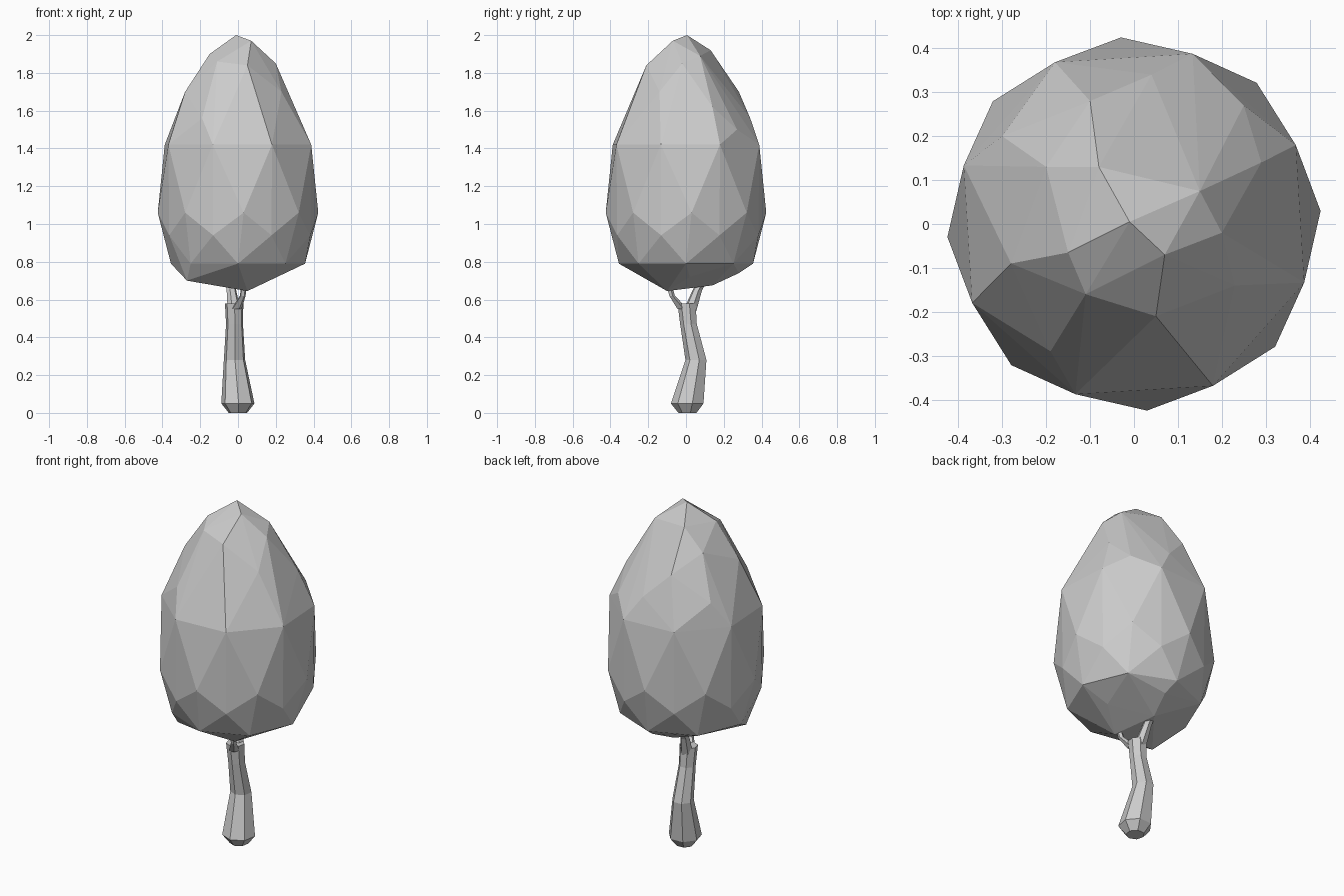
import bpy, bmesh, math
from mathutils import Vector

cube = bpy.data.objects.get("Cube")
if cube:
    bpy.data.objects.remove(cube, do_unlink=True)

GREY = (0.6, 0.6, 0.6, 1)
grey = bpy.data.materials.new("plain_grey")
grey.use_nodes = True
grey.diffuse_color = GREY
grey.node_tree.nodes["Principled BSDF"].inputs["Base Color"].default_value = GREY


def finish(bm, name):
    """Turn a bmesh into a flat-shaded object."""
    bmesh.ops.recalc_face_normals(bm, faces=bm.faces[:])
    mesh = bpy.data.meshes.new(name)
    bm.to_mesh(mesh)
    bm.free()
    mesh.materials.append(grey)
    obj = bpy.data.objects.new(name, mesh)
    bpy.context.collection.objects.link(obj)
    return obj


def circle(center, radius, sides, phase=0.0):
    """Points of a level polygon around a centre."""
    c = Vector(center)
    angles = [math.radians(phase) + math.tau * i / sides for i in range(sides)]
    return [c + Vector((math.cos(a), math.sin(a), 0)) * radius for a in angles]


def loft(name, stations, sides):
    """Faceted limb through (center, radius) stations, capped at both ends."""
    bm = bmesh.new()
    rings = [[bm.verts.new(p) for p in circle(c, r, sides, 15)] for c, r in stations]
    for low, high in zip(rings, rings[1:]):
        for i in range(sides):
            j = (i + 1) % sides
            bm.faces.new((low[i], low[j], high[j], high[i]))
    bm.faces.new(rings[0])
    bm.faces.new(rings[-1])
    return finish(bm, name)


# Foliage: faceted egg wrapped around staggered rings and an irregular crown
crown_points = [
    (-.01, .005, 2), (.07, -.07, 1.97), (-.15, -.065, 1.9), (-.08, .13, 1.92),
    (.2, -.02, 1.85), (.15, .075, 1.89), (.05, -.21, 1.84), (-.11, -.16, 1.86),
    (-.28, -.09, 1.7), (-.2, .13, 1.8), (-.1, .28, 1.7), (.04, .34, 1.56),
    (.29, .14, 1.62), (-.3, .2, 1.56), (-.19, -.29, 1.56), (.23, -.14, 1.7),
    (.25, .27, 1.5),
]
base_points = [
    (.05, -.1, .645), (-.27, -.17, .7), (-.02, .14, .675), (.02, .28, .74),
    (.2, .02, .72),
]
foliage = bmesh.new()
points = [Vector(p) for p in crown_points + base_points]
for height, radius, phase in ((1.42, .41, 26), (1.06, .426, 4), (.94, .405, 26), (.79, .355, 0)):
    points += circle((0, 0, height), radius, 8, phase)
for p in points:
    foliage.verts.new(p)
hull = bmesh.ops.convex_hull(foliage, input=foliage.verts[:])
loose = [v for v in foliage.verts if not v.link_faces]
bmesh.ops.delete(foliage, geom=loose, context="VERTS")
finish(foliage, "foliage")

# Trunk: bent, flared at the foot
loft("trunk", [
    ((0, .01, 0), .05), ((0, .01, .05), .09), ((-.018, .055, .28), .058),
    ((-.018, .015, .47), .046), ((-.02, .005, .58), .05),
], 7)

# Two branches holding up the foliage
loft("thick_branch", [
    ((-.02, .02, .54), .036), ((-.035, .06, .65), .026), ((-.045, .12, .76), .022),
], 6)
loft("thin_branch", [
    ((-.01, -.02, .55), .03), ((.025, -.075, .62), .016), ((.035, -.1, .72), .014),
], 5)
